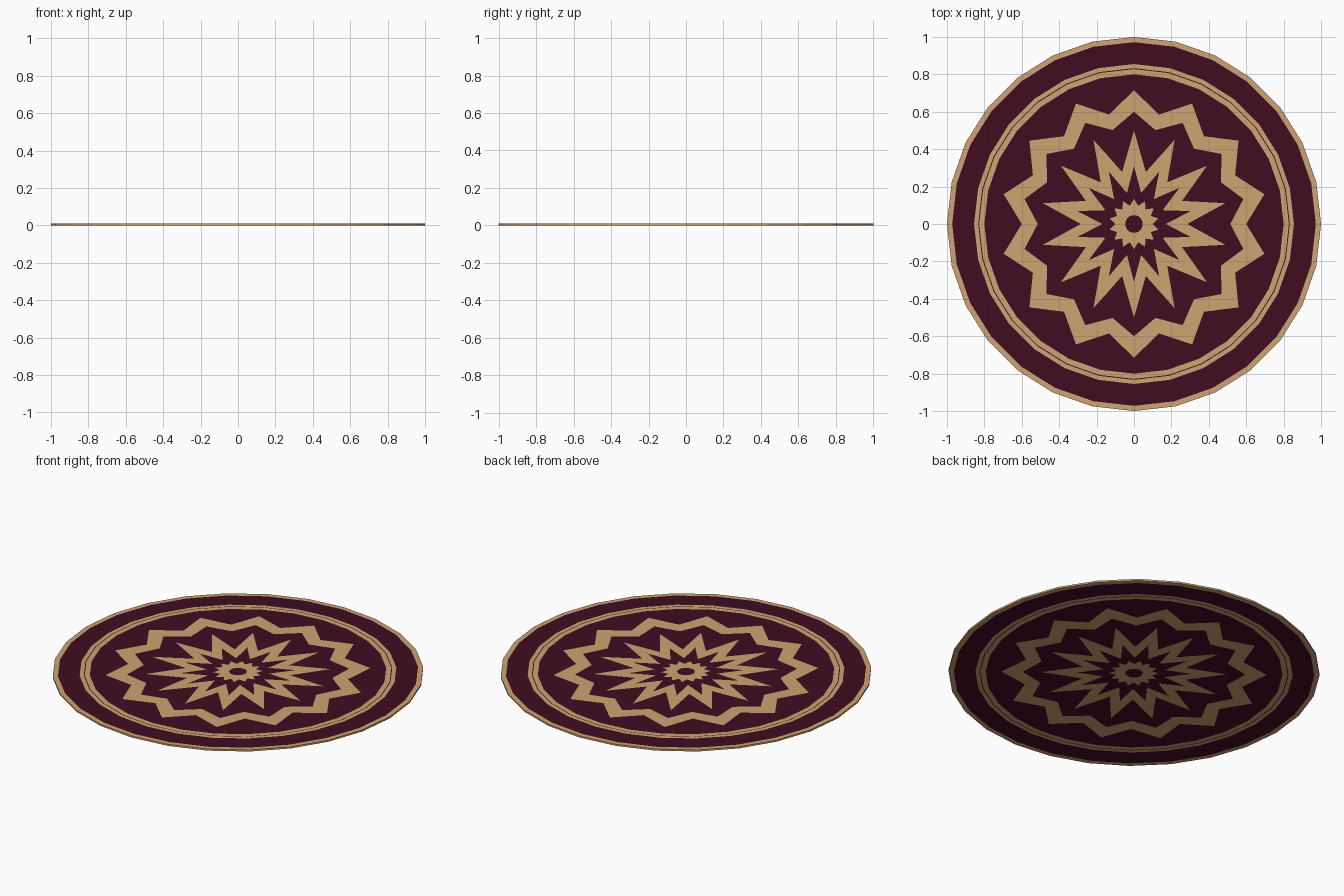
import bpy, bmesh, math

if "Cube" in bpy.data.objects:
    bpy.data.objects.remove(bpy.data.objects["Cube"])

N = 28          # 14 star points -> alternating tip / valley columns
THICK = 0.01


def mat(name, col):
    m = bpy.data.materials.new(name)
    m.diffuse_color = (*col, 1)
    m.use_nodes = True
    m.node_tree.nodes["Principled BSDF"].inputs["Base Color"].default_value = m.diffuse_color
    return m


maroon = mat("maroon wool", (0.052, 0.004, 0.016))
tan = mat("tan wool", (0.62, 0.37, 0.165))

# ring outlines from the rim inwards: (tip radius, valley radius, colour inside it)
rings = [
    (1.0, 1.0, 1), (0.972, 0.972, 0),            # rim binding, dark border
    (0.855, 0.855, 1), (0.833, 0.833, 0),        # double tan line
    (0.828, 0.828, 1), (0.80, 0.80, 0),
    (0.715, 0.60, 1), (0.60, 0.515, 0),          # large zigzag
    (0.50, 0.285, 1), (0.31, 0.17, 0),           # long-pointed star
    (0.135, 0.10, 1), (0.048, 0.046, 0),         # centre rosette
]

bm = bmesh.new()


def outline(tip, valley, z):
    out = []
    for i in range(N):
        a = math.pi / 2 + 2 * math.pi * i / N
        r = valley if i % 2 else tip
        out.append(bm.verts.new((r * math.cos(a), r * math.sin(a), z)))
    return out


# patterned upper and lower faces
rims = []
for z in (THICK, 0.0):
    loops = [outline(t, v, z) for t, v, c in rings]
    rims.append(loops[0])
    for k in range(len(loops) - 1):
        for i in range(N):
            j = (i + 1) % N
            q = [loops[k][i], loops[k][j], loops[k + 1][j], loops[k + 1][i]]
            bm.faces.new(q).material_index = rings[k][2]
    bm.faces.new(loops[-1]).material_index = rings[-1][2]

# rim edge
for i in range(N):
    j = (i + 1) % N
    bm.faces.new((rims[0][i], rims[0][j], rims[1][j], rims[1][i])).material_index = 1

bmesh.ops.recalc_face_normals(bm, faces=bm.faces)
me = bpy.data.meshes.new("round_rug")
bm.to_mesh(me)
bm.free()
me.materials.append(maroon)
me.materials.append(tan)
rug = bpy.data.objects.new("round_rug", me)
bpy.context.collection.objects.link(rug)
